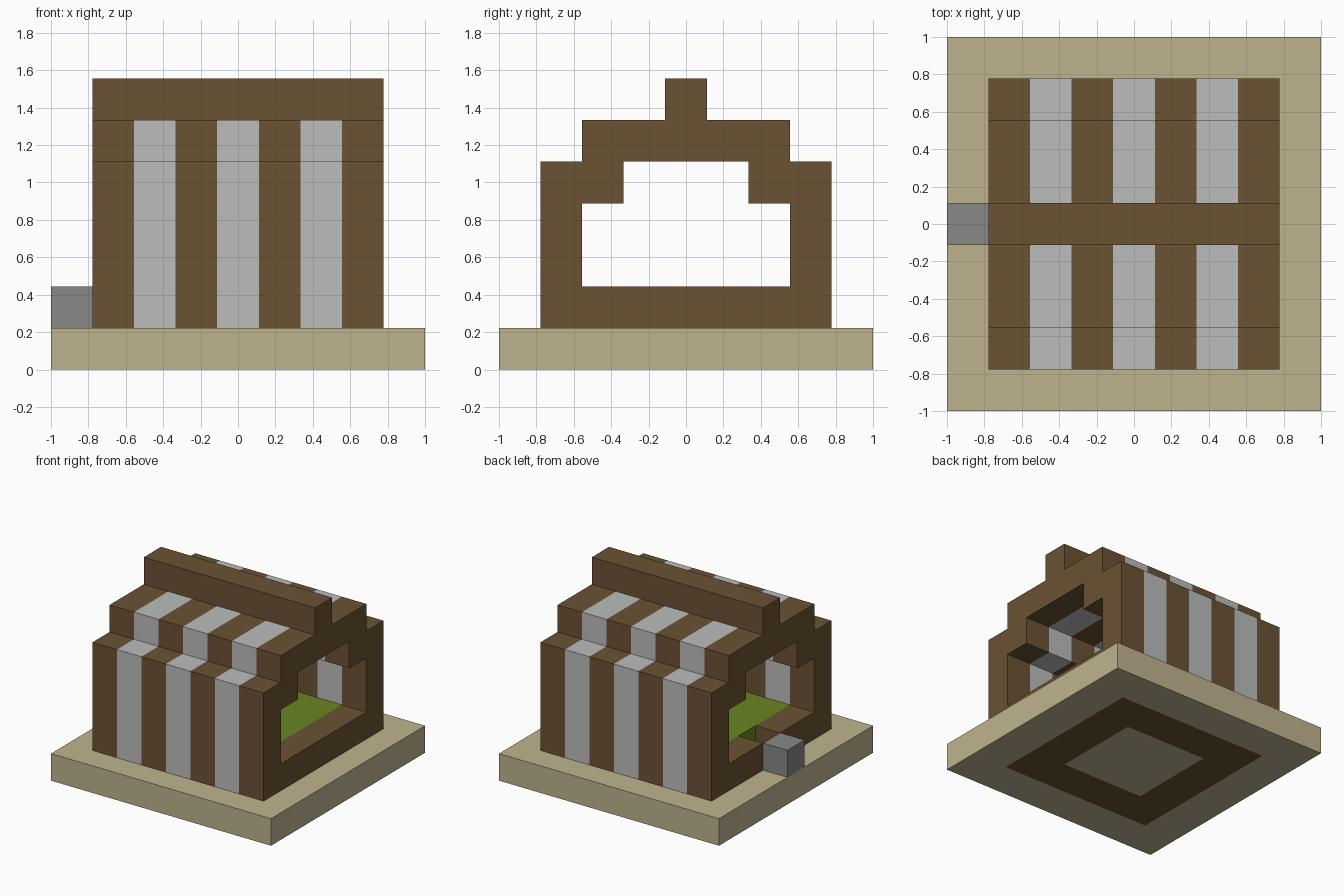
import bpy
import bmesh
from mathutils import Matrix, Vector

cube = bpy.data.objects.get("Cube")
if cube:
    bpy.data.objects.remove(cube, do_unlink=True)

U = 2 / 9  # one building block


def material(name, hex_code):
    srgb = [int(hex_code[i:i + 2], 16) / 255 for i in (0, 2, 4)]
    lin = [c / 12.92 if c <= 0.04045 else ((c + 0.055) / 1.055) ** 2.4 for c in srgb]
    mat = bpy.data.materials.new(name)
    mat.use_nodes = True
    mat.diffuse_color = (*lin, 1)
    mat.node_tree.nodes["Principled BSDF"].inputs["Base Color"].default_value = (*lin, 1)
    return mat


SAND = material("sand", "BFB48F")
BROWN = material("brown_wood", "6B5233")
LIGHT = material("light_grey", "BBBDBC")
STONE = material("stone_grey", "888886")
GREEN = material("grass_green", "68851F")


def finish(name, bm, *mats):
    bmesh.ops.recalc_face_normals(bm, faces=bm.faces)
    mesh = bpy.data.meshes.new(name)
    bm.to_mesh(mesh)
    bm.free()
    for mat in mats:
        mesh.materials.append(mat)
    obj = bpy.data.objects.new(name, mesh)
    bpy.context.collection.objects.link(obj)
    return obj


def box_bmesh(x, y, z):
    """Box from (low, high) ranges in block units."""
    bm = bmesh.new()
    low, high = (Vector(c) * U for c in zip(x, y, z))
    matrix = Matrix.Translation((low + high) / 2) @ Matrix.Diagonal((*(high - low), 1))
    bmesh.ops.create_cube(bm, size=1, matrix=matrix)
    return bm


def box(name, mat, x, y, z):
    return finish(name, box_bmesh(x, y, z), mat)


# Base slab, with a brown ring inset in its underside
bm = box_bmesh((-4.5, 4.5), (-4.5, 4.5), (0, 1))
bm.normal_update()
bottom = min(bm.faces, key=lambda f: f.calc_center_median().z)
bmesh.ops.inset_individual(bm, faces=[bottom], thickness=2 * U)
ring = bmesh.ops.inset_individual(bm, faces=[bottom], thickness=2 * U)["faces"]
for face in ring:
    face.material_index = 1
bottom.material_index = 0
finish("base_slab", bm, SAND, BROWN)

# Stepped hall: an arch profile swept along x in seven striped slices
half = [(3.5, 1), (3.5, 5), (2.5, 5), (2.5, 6)]
inner = [(1.5, 5), (1.5, 4), (2.5, 4), (2.5, 1)]
outer_loop = half + [(-y, z) for y, z in reversed(half)]
inner_loop = [(-y, z) for y, z in reversed(inner)] + inner
profile = outer_loop + inner_loop

bm = bmesh.new()
rings = [[bm.verts.new(((i - 3.5) * U, y * U, z * U)) for y, z in profile]
         for i in range(8)]
for i, (a, b) in enumerate(zip(rings, rings[1:])):
    for j in range(len(profile)):
        k = (j + 1) % len(profile)
        bm.faces.new((a[j], a[k], b[k], b[j])).material_index = i % 2
bm.faces.new(rings[0])
bm.faces.new(rings[-1])
finish("striped_hall", bm, BROWN, LIGHT)

# Roof ridge
box("roof_ridge", BROWN, (-3.5, 3.5), (-0.5, 0.5), (6, 7))

# Sills across the open ends; the one at -x has a doorway gap
box("left_sill", BROWN, (2.5, 3.5), (-2.5, 2.5), (1, 2))
box("right_sill_front", BROWN, (-3.5, -2.5), (-2.5, -0.5), (1, 2))
box("right_sill_back", BROWN, (-3.5, -2.5), (0.5, 2.5), (1, 2))

# Grass floor and doorstep
box("grass_floor", GREEN, (-2.5, 2.5), (-2.5, 2.5), (1, 2))
box("stone_doorstep", STONE, (-4.5, -3.5), (-0.5, 0.5), (1, 2))
